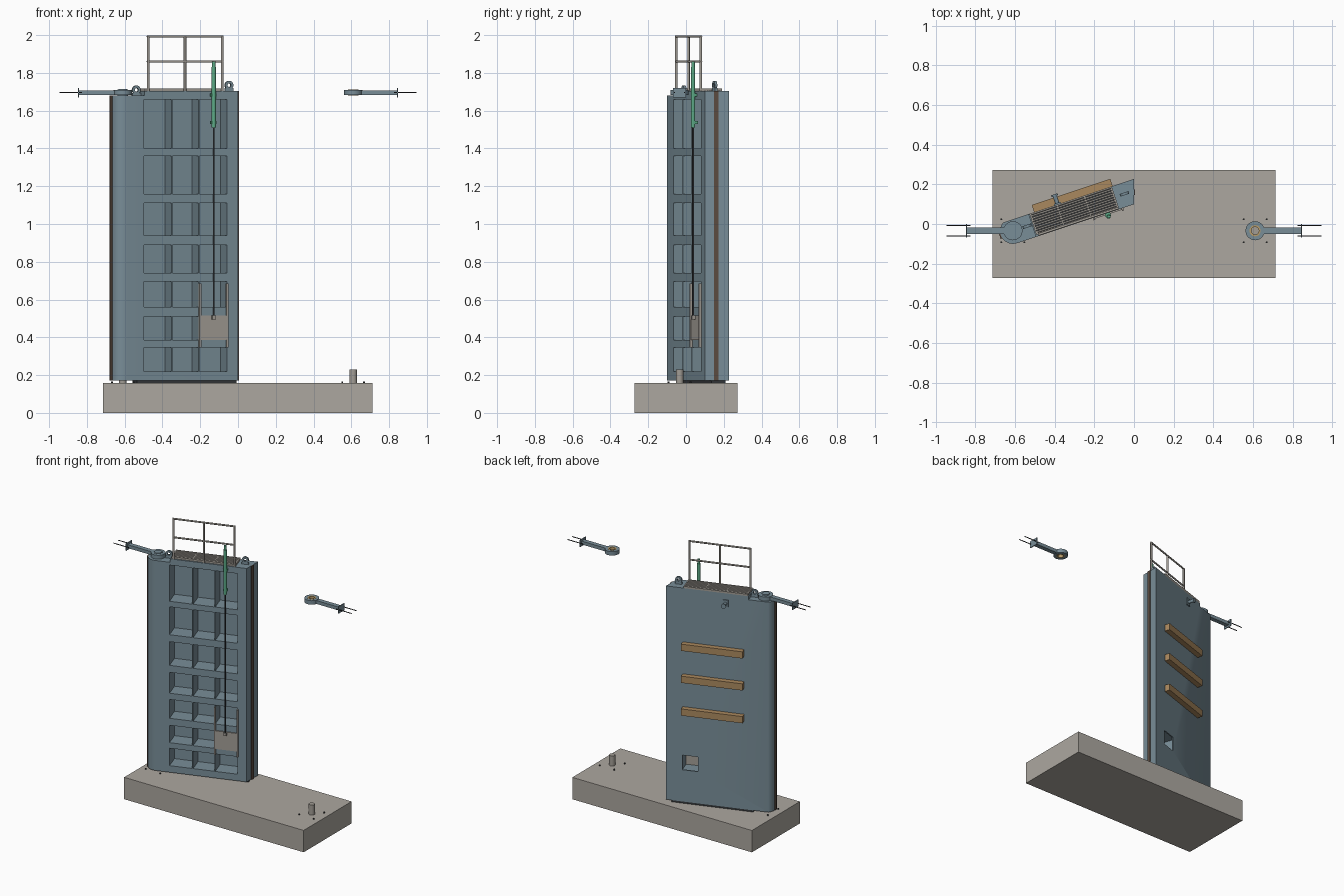
import bpy, bmesh, math
from mathutils import Matrix, Vector

if "Cube" in bpy.data.objects:
    bpy.data.objects.remove(bpy.data.objects["Cube"])


def material(name, r, g, b):
    m = bpy.data.materials.new(name)
    m.diffuse_color = [c ** 2.2 for c in (r, g, b)] + [1]
    m.use_nodes = True
    m.node_tree.nodes["Principled BSDF"].inputs["Base Color"].default_value = m.diffuse_color
    return m


BLUE = material("blue_grey_paint", 0.47, 0.55, 0.59)
CONCRETE = material("concrete", 0.67, 0.65, 0.62)
STEEL = material("galvanised_steel", 0.63, 0.61, 0.58)
WOOD = material("timber", 0.66, 0.53, 0.37)
SEAL = material("brown_seal", 0.36, 0.30, 0.26)
DARK = material("dark_steel", 0.22, 0.23, 0.24)
GREEN = material("green_paint", 0.36, 0.66, 0.52)
BRONZE = material("bronze", 0.72, 0.61, 0.42)

# Gate frame: origin at the hinge, x along the leaf, y towards its back
PIVOT = Vector((-0.61, -0.035, 0))
GATE = Matrix.Translation(PIVOT) @ Matrix.Rotation(math.radians(18.4), 4, 'Z')
WORLD = Matrix.Identity(4)


def finish(name, bm, mat, frame=WORLD, smooth=False):
    bmesh.ops.recalc_face_normals(bm, faces=bm.faces)
    me = bpy.data.meshes.new(name)
    bm.to_mesh(me)
    bm.free()
    me.materials.append(mat)
    ob = bpy.data.objects.new(name, me)
    bpy.context.collection.objects.link(ob)
    ob.matrix_world = frame
    if smooth:
        bpy.ops.object.select_all(action='DESELECT')
        ob.select_set(True)
        bpy.context.view_layer.objects.active = ob
        bpy.ops.object.shade_smooth_by_angle(angle=math.radians(35))
    return ob


def add_box(bm, x0, x1, y0, y1, z0, z1):
    m = Matrix.Translation(((x0 + x1) / 2, (y0 + y1) / 2, (z0 + z1) / 2))
    bmesh.ops.create_cube(bm, size=1, matrix=m @ Matrix.Diagonal((x1 - x0, y1 - y0, z1 - z0, 1)))


def boxes(name, dims, mat, frame=WORLD):
    bm = bmesh.new()
    for d in dims:
        add_box(bm, *d)
    return finish(name, bm, mat, frame)


def rods(name, ends, r, mat, frame=WORLD, sides=12):
    bm = bmesh.new()
    for a, b in ends:
        a, b = Vector(a), Vector(b)
        rot = (b - a).to_track_quat('Z', 'Y').to_matrix().to_4x4()
        bmesh.ops.create_cone(bm, cap_ends=True, segments=sides, radius1=r, radius2=r,
                              depth=(b - a).length, matrix=Matrix.Translation((a + b) / 2) @ rot)
    return finish(name, bm, mat, frame, True)


def prism(name, pts, z0, z1, mat, frame=WORLD, smooth=False):
    bm = bmesh.new()
    face = bm.faces.new([bm.verts.new((x, y, z0)) for x, y in pts])
    ext = bmesh.ops.extrude_face_region(bm, geom=[face])
    verts = [v for v in ext["geom"] if isinstance(v, bmesh.types.BMVert)]
    bmesh.ops.translate(bm, verts=verts, vec=(0, 0, z1 - z0))
    return finish(name, bm, mat, frame, smooth)


def ring(name, ro, ri, h, mat, frame, n=32):
    # Ring with a square cross-section, axis on local z
    bm = bmesh.new()
    loops = []
    for i in range(n):
        c, s = math.cos(math.tau * i / n), math.sin(math.tau * i / n)
        loops.append([bm.verts.new((r * c, r * s, z)) for r, z in
                      ((ro, -h / 2), (ro, h / 2), (ri, h / 2), (ri, -h / 2))])
    for i in range(n):
        a, b = loops[i], loops[(i + 1) % n]
        for k in range(4):
            bm.faces.new((a[k], b[k], b[(k + 1) % 4], a[(k + 1) % 4]))
    return finish(name, bm, mat, frame, True)


def cut(ob, cutter):
    mod = ob.modifiers.new("cut", 'BOOLEAN')
    mod.operation, mod.solver, mod.object = 'DIFFERENCE', 'EXACT', cutter
    bpy.ops.object.select_all(action='DESELECT')
    bpy.context.view_layer.objects.active = ob
    ob.select_set(True)
    bpy.ops.object.modifier_apply(modifier=mod.name)
    bpy.data.objects.remove(cutter)


# Concrete foundation
boxes("foundation", [(-0.714, 0.712, -0.272, 0.272, 0, 0.157)], CONCRETE)

# Gate leaf with rounded heel and mitred end
FRONT, BACK, Z0, Z1 = -0.065, 0.056, 0.172, 1.705
heel = [(0.065 * math.cos(a), max(-0.065, min(BACK, 0.065 * math.sin(a))))
        for a in [math.radians(120 + 150 * i / 14) for i in range(15)]]
leaf = prism("gate_leaf", heel + [(0.621, FRONT), (0.662, BACK)], Z0, Z1, BLUE, GATE, True)
cut(leaf, boxes("heel_step_cutter", [(-0.2, 0.1, -0.2, 0.2, 1.68, 1.8)], BLUE, GATE))

# Pockets between the girders and ribs, open to the front
rows = [(0.22, 0.345), (0.385, 0.51), (0.56, 0.695), (0.74, 0.89),
        (0.94, 1.11), (1.16, 1.36), (1.40, 1.66)]
cols = [(0.097, 0.251), (0.257, 0.401), (0.407, 0.560)]
cut(leaf, boxes("pocket_cutter", [(a, b, -0.2, BACK - 0.008, c, d)
                                  for a, b in cols for c, d in rows], BLUE, GATE))
cut(leaf, boxes("sluice_cutter", [(0.443, 0.55, 0, 0.2, 0.40, 0.505)], BLUE, GATE))

# Seals at the heel, mitre and sill
boxes("heel_seal", [(-0.071, -0.058, -0.018, 0.012, Z0, 1.68)], SEAL, GATE)
boxes("mitre_seal", [(-0.004, 0.006, 0.147, 0.173, Z0, Z1)], SEAL)
boxes("sill_seal", [(0.07, 0.625, -0.03, 0.05, 0.157, Z0)], DARK, GATE)

# Timber fenders
boxes("fenders", [(0.131, 0.548, BACK, 0.094, z - 0.024, z + 0.024)
                  for z in (1.295, 1.065, 0.83)], WOOD, GATE)

# Mooring lug on the back
boxes("mooring_plate", [(0.238, 0.274, BACK, 0.064, 1.61, 1.66)], BLUE, GATE)
rods("mooring_pin", [((0.256, BACK, 1.635), (0.256, 0.108, 1.635))], 0.011, BLUE, GATE)
rods("mooring_cap", [((0.256, 0.1, 1.635), (0.256, 0.109, 1.635))], 0.017, BLUE, GATE)

# Walkway grating on top of the leaf
U0, U1, W = 0.106, 0.543, 0.056
boxes("walkway_frame", [(U0, U1, -W, -W + 0.008, 1.70, 1.718), (U0, U1, W - 0.008, W, 1.70, 1.718),
                        (U0, U0 + 0.008, -W, W, 1.70, 1.718), (U1 - 0.008, U1, -W, W, 1.70, 1.718)],
      STEEL, GATE)
boxes("walkway_bed", [(U0, U1, -W + 0.004, W - 0.004, 1.70, 1.707)], DARK, GATE)
boxes("walkway_bars", [(U0, U1, v - 0.004, v + 0.004, 1.704, 1.715)
                       for v in [-0.042 + 0.012 * i for i in range(8)]]
      + [(u - 0.003, u + 0.003, -W, W, 1.704, 1.716) for u in (0.252, 0.397)], STEEL, GATE)

# Handrail along the front edge
posts = (0.122, 0.328, 0.535)
rods("handrail_posts", [((u, -0.058, 1.69), (u, -0.058, 1.995)) for u in posts], 0.007, STEEL, GATE)
rods("handrail_rails", [((0.116, -0.058, z), (0.541, -0.058, z)) for z in (1.993, 1.86)],
     0.006, STEEL, GATE)

# Lifting eyes
for u, z in ((0.075, 1.68), (0.592, 1.705)):
    boxes("lifting_eye_foot", [(u - 0.023, u + 0.023, -0.007, 0.007, z, z + 0.014)], BLUE, GATE)
    ring("lifting_eye", 0.023, 0.010, 0.014, BLUE,
         GATE @ Matrix.Translation((u, 0, z + 0.03)) @ Matrix.Rotation(math.pi / 2, 4, 'X'), 20)

# Sluice paddle, guides, rod and green lifting gear
boxes("sluice_paddle", [(0.410, 0.556, -0.072, -0.064, 0.385, 0.515)], STEEL, GATE)
boxes("sluice_guides", [(u - 0.005, u + 0.005, -0.078, -0.060, 0.345, 0.685)
                        for u in (0.407, 0.559)], STEEL, GATE)
S, V = 0.480, -0.083
rods("paddle_rod", [((S, V, 0.50), (S, V, 1.55))], 0.005, DARK, GATE)
boxes("paddle_bracket", [(S - 0.009, S + 0.009, V - 0.008, -0.07, 0.495, 0.515)], STEEL, GATE)
rods("lifting_tube", [((S, V, 1.51), (S, V, 1.83))], 0.011, GREEN, GATE, 16)
rods("lifting_head", [((S, V, 1.825), (S, V, 1.86))], 0.009, GREEN, GATE, 16)
boxes("lifting_brackets", [(S - 0.014, S + 0.014, V, -0.06, z, z + 0.015)
                           for z in (1.53, 1.675)], GREEN, GATE)

# Top anchors, pintles and foundation bolts, mirrored left and right
YA, ZA = -0.034, 1.696
for side, label in ((-1, "left"), (1, "right")):
    cx = 0.61 * side
    ring(label + "_anchor_collar", 0.048, 0.027, 0.028, BLUE, Matrix.Translation((cx, YA, ZA)))
    ring(label + "_anchor_bush", 0.028, 0.019, 0.030, BRONZE if side > 0 else BLUE,
         Matrix.Translation((cx, YA, ZA)))
    xs = sorted((cx + 0.043 * side, 0.845 * side))
    boxes(label + "_anchor_arm", [(*xs, YA - 0.016, YA + 0.016, ZA - 0.012, ZA + 0.012)], BLUE)
    xs = sorted((0.841 * side, 0.847 * side))
    boxes(label + "_anchor_plate", [(*xs, YA - 0.034, YA + 0.034, ZA - 0.025, ZA + 0.025)], BLUE)
    rods(label + "_tie_rods", [((0.825 * side, YA + d, ZA), (0.945 * side, YA + d, ZA))
                               for d in (-0.027, 0.027)], 0.003, DARK, sides=8)
    top = 0.23 if side > 0 else 0.18
    rods(label + "_pintle", [((cx, YA, 0.15), (cx, YA, top))], 0.02, STEEL, sides=24)
    rods(label + "_bolts", [((cx + a, YA + b, 0.15), (cx + a, YA + b, 0.165))
                            for a in (-0.058, 0.058) for b in (-0.058, 0.058)], 0.005, DARK, sides=8)
rods("heel_hexagon", [((*PIVOT.xy, 1.67), (*PIVOT.xy, 1.716))], 0.027, BLUE, sides=6)
